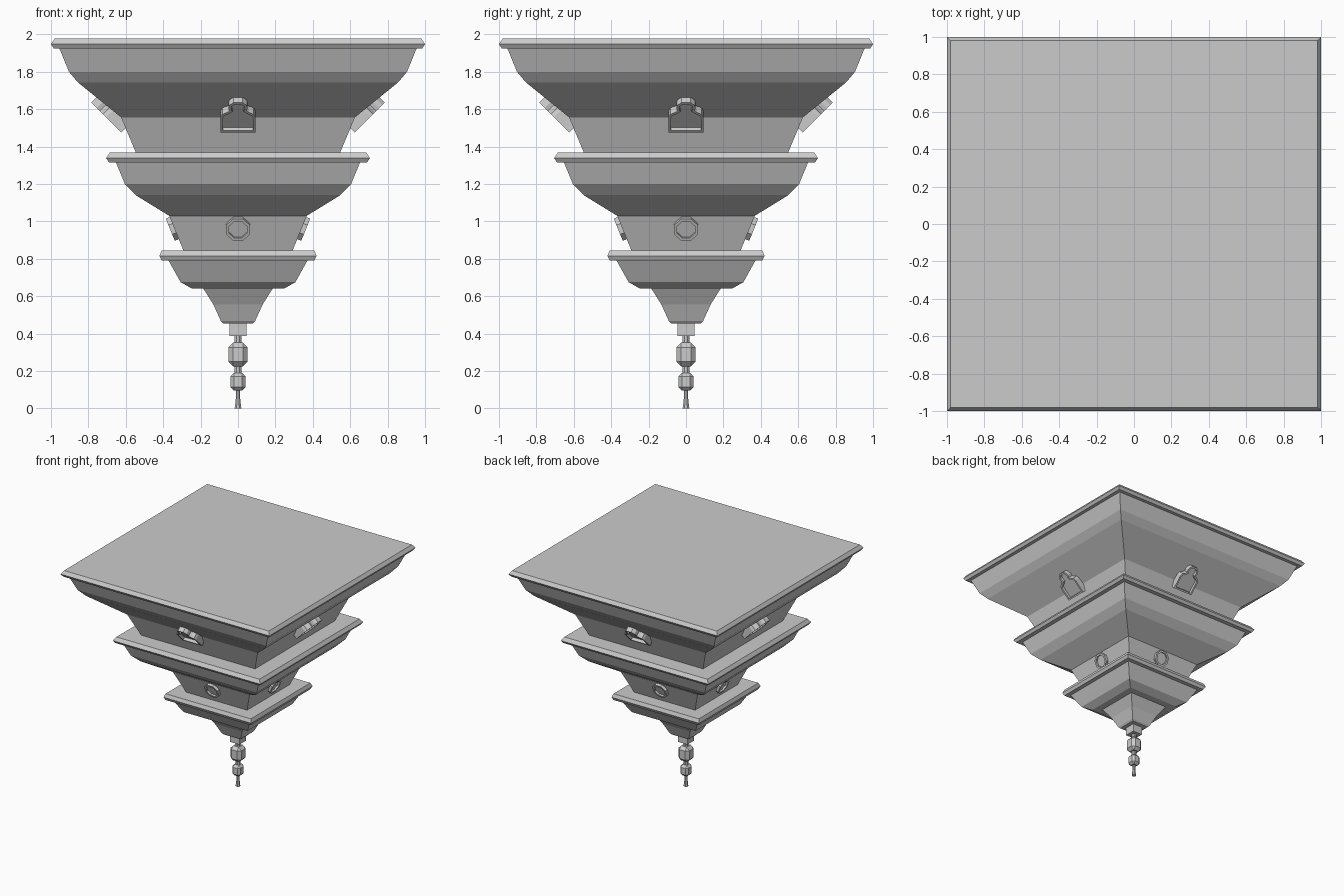
import bpy, bmesh, math
from mathutils import Matrix, Vector

if "Cube" in bpy.data.objects:
    bpy.data.objects.remove(bpy.data.objects["Cube"])


def finish(bm, name):
    bmesh.ops.recalc_face_normals(bm, faces=bm.faces[:])
    me = bpy.data.meshes.new(name)
    bm.to_mesh(me)
    bm.free()
    ob = bpy.data.objects.new(name, me)
    bpy.context.collection.objects.link(ob)
    return ob


def loft(name, profile, sides):
    """Stack regular rings of (half width, z), flats facing the axes."""
    bm = bmesh.new()
    rings = []
    for r, z in profile:
        rad = r / math.cos(math.pi / sides)
        rings.append([bm.verts.new((rad * math.cos(a), rad * math.sin(a), z))
                      for a in [(i + 0.5) * 2 * math.pi / sides for i in range(sides)]])
    for lo, hi in zip(rings, rings[1:]):
        for i in range(sides):
            j = (i + 1) % sides
            bm.faces.new((lo[i], lo[j], hi[j], hi[i]))
    bm.faces.new(rings[0])
    bm.faces.new(rings[-1])
    return finish(bm, name)


def bead(name, half, z0, z1, bevel):
    bm = bmesh.new()
    bmesh.ops.create_cube(bm, size=1, matrix=Matrix.Translation((0, 0, (z0 + z1) / 2))
                          @ Matrix.Diagonal((2 * half, 2 * half, z1 - z0, 1)))
    bmesh.ops.bevel(bm, geom=bm.edges[:], offset=bevel, segments=1, affect='EDGES')
    return finish(bm, name)


def framed_plaques(name, outline, origin, tilt, depth, rim, recess):
    """Raised plaque with sunken panel, repeated on the four sides.
    tilt: angle the plaque leans outward from vertical."""
    v = Vector((0, -math.sin(tilt), math.cos(tilt)))
    n = Vector((1, 0, 0)).cross(v)
    for k in range(4):
        bm = bmesh.new()
        rot = Matrix.Rotation(k * math.pi / 2, 3, 'Z')
        pts = [Vector(origin) + Vector((a, 0, 0)) + v * b for a, b in outline]
        back = [bm.verts.new(rot @ (p - n * depth)) for p in pts]
        front = [bm.verts.new(rot @ p) for p in pts]
        for i in range(len(pts)):
            j = (i + 1) % len(pts)
            bm.faces.new((back[i], back[j], front[j], front[i]))
        bm.faces.new(back[::-1])
        face = bm.faces.new(front)
        bm.normal_update()
        bmesh.ops.inset_individual(bm, faces=[face], thickness=rim, use_even_offset=True)
        inner = bmesh.ops.extrude_discrete_faces(bm, faces=[face])['faces'][0]
        bmesh.ops.translate(bm, verts=inner.verts[:], vec=rot @ (-n * recess))
        finish(bm, f"{name}_{k + 1}")


# three stacked square tiers, each with a moulded slab on top
loft("upper_tier", [(.545, 1.365), (.625, 1.556), (.856, 1.743), (.904, 1.80), (.955, 1.925),
                    (.985, 1.925), (1.0, 1.948), (.98, 1.977)], 4)
loft("middle_tier", [(.29, .84), (.368, 1.03), (.547, 1.14), (.605, 1.20), (.653, 1.316),
                     (.69, 1.316), (.705, 1.338), (.685, 1.368)], 4)
loft("lower_tier", [(.08, .455), (.092, .468), (.132, .556), (.185, .64), (.245, .64),
                    (.307, .675), (.335, .725), (.371, .79), (.407, .79), (.42, .815),
                    (.408, .845)], 4)

# finial: square neck, thin rod, two chamfered beads
loft("finial_neck", [(.046, .387), (.046, .46)], 4)
loft("finial_rod", [(.018, 0), (.012, .05), (.012, .10), (.018, .19), (.018, .40)], 8)
bead("large_bead", .052, .225, .352, .025)
bead("small_bead", .040, .095, .190, .019)

# arched plaques on the upper tier
half = [(.093, 0), (.093, .115), (.084, .138), (.060, .150), (.046, .162),
        (.051, .185), (.045, .207), (.024, .226)]
arch = half + [(-a, b) for a, b in reversed(half)]
framed_plaques("arched_plaque", arch, (0, -.625, 1.475), math.radians(45), .06, .014, .025)

# round medallions on the middle tier
octagon = [(.069 * math.cos(a), .069 * math.sin(a))
           for a in [(i + .5) * math.pi / 4 for i in range(8)]]
framed_plaques("round_medallion", octagon, (0, -.362, .955), math.atan2(.078, .19), .05, .016, .015)
